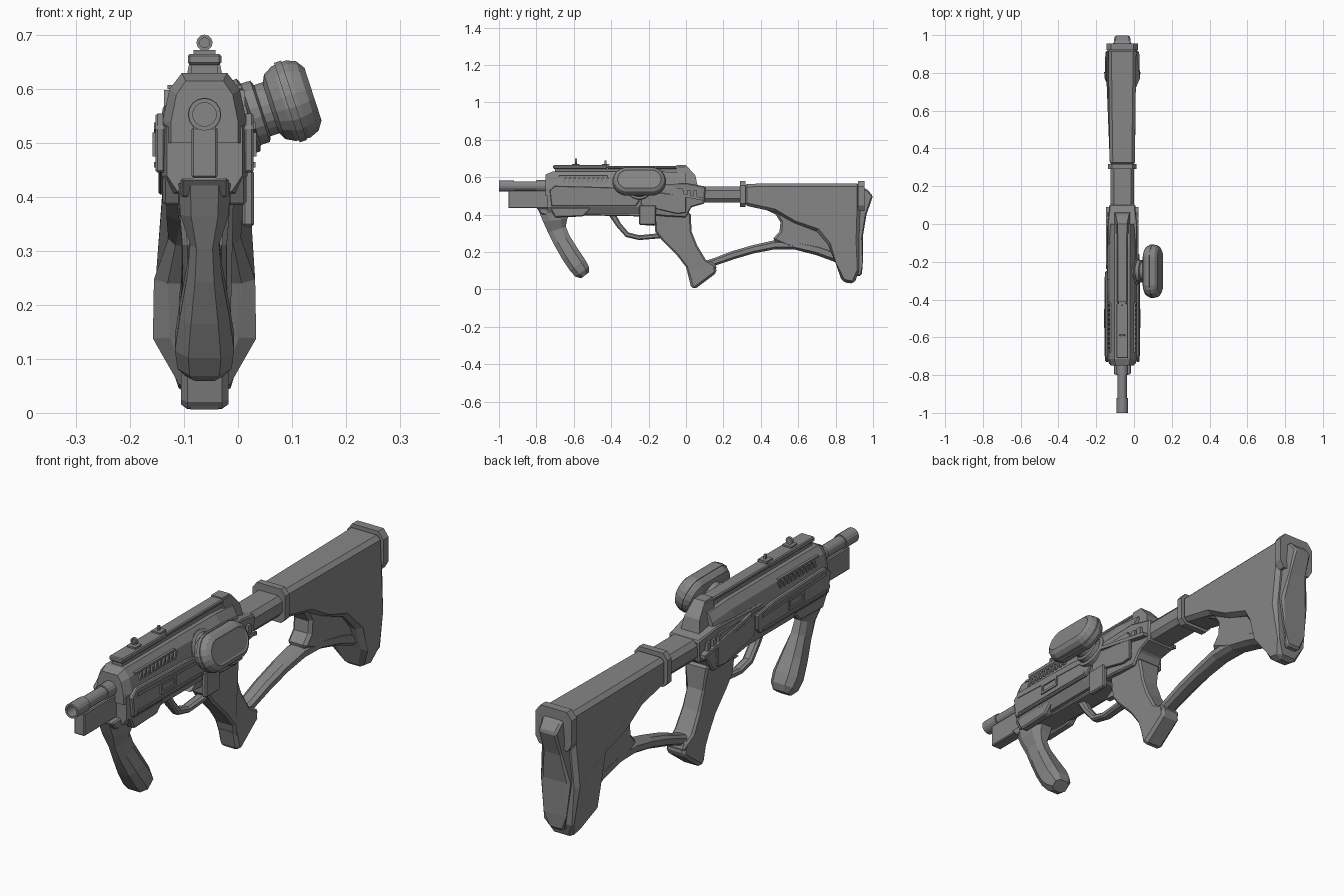
import bpy, bmesh, math
from mathutils import Vector, Matrix

CX = -0.062  # centre plane of the weapon
gray = bpy.data.materials.new("gunmetal_gray")
gray.diffuse_color = (0.24, 0.24, 0.24, 1)


def finish(name, bm, bevel=0.0):
    bmesh.ops.recalc_face_normals(bm, faces=bm.faces)
    me = bpy.data.meshes.new(name)
    bm.to_mesh(me)
    bm.free()
    ob = bpy.data.objects.new(name, me)
    bpy.context.collection.objects.link(ob)
    me.materials.append(gray)
    if bevel:
        m = ob.modifiers.new("bevel", 'BEVEL')
        m.width, m.segments, m.limit_method = bevel, 1, 'ANGLE'
        m.angle_limit = math.radians(40)
    return ob


def skin(name, rings, bevel=0.0):
    """Bridge a list of equal-length point rings and cap both ends."""
    bm = bmesh.new()
    rows = [[bm.verts.new(p) for p in r] for r in rings]
    n = len(rows[0])
    for a, b in zip(rows, rows[1:]):
        for i in range(n):
            j = (i + 1) % n
            bm.faces.new((a[i], a[j], b[j], b[i]))
    bm.faces.new(rows[0])
    bm.faces.new(rows[-1])
    return finish(name, bm, bevel)


def slab(name, pts, hw=None, bevel=0.0, cx=CX):
    """Side profile (y, z[, half width]) extruded across x."""
    w = [p[2] if len(p) > 2 else hw for p in pts]
    return skin(name, [[(cx + s * h, p[0], p[1]) for p, h in zip(pts, w)]
                       for s in (-1, 1)], bevel)


def box(name, x, y, z, bevel=0.0):
    return slab(name, [(y[0], z[0]), (y[1], z[0]), (y[1], z[1]), (y[0], z[1])],
                (x[1] - x[0]) / 2, bevel, (x[0] + x[1]) / 2)


def stations(name, secs, bevel=0.0):
    """Cross-sections along y, each a half outline (half width, z) mirrored in x."""
    return skin(name, [[(CX + h, y, z) for h, z in half] +
                       [(CX - h, y, z) for h, z in reversed(half)]
                       for y, half in secs], bevel)


def loft(name, secs):
    """Octagonal tube along (y, z, half depth, half width)."""
    rings = []
    for i, (y, z, d, w) in enumerate(secs):
        a, b = secs[max(i - 1, 0)], secs[min(i + 1, len(secs) - 1)]
        t = Vector((b[0] - a[0], b[1] - a[1])).normalized()
        v = Vector((-t.y, t.x))
        oct8 = [(w, -.5), (w, .5), (w * .55, 1), (-w * .55, 1),
                (-w, .5), (-w, -.5), (-w * .55, -1), (w * .55, -1)]
        rings.append([(CX + u, y + v.x * d * k, z + v.y * d * k) for u, k in oct8])
    return skin(name, rings)


def tube(name, y0, y1, z, r, n=16, hole=0.0):
    def ring(y, q):
        return [(CX + q * math.cos(2 * math.pi * i / n), y,
                 z + q * math.sin(2 * math.pi * i / n)) for i in range(n)]
    rings = [ring(y1, r), ring(y0, r)]
    if hole:
        rings += [ring(y0, hole), ring(y0 + (y1 - y0) * .6, hole)]
    return skin(name, rings)


# Barrel and under-barrel block
tube("barrel", -0.93, -0.70, 0.553, 0.025)
tube("muzzle", -1.0, -0.92, 0.553, 0.03, hole=0.022)
tube("barrel_sleeve", -0.80, -0.70, 0.553, 0.031)
box("under_barrel_block", (CX - .024, CX + .024), (-0.95, -0.70), (0.435, 0.53), 0.004)

# Receiver
upper = [(.078, .50), (.078, .54), (.065, .60), (.042, .63)]
front = [(.062, .50), (.062, .54), (.052, .59), (.035, .615)]
back = [(.07, .50), (.07, .53), (.058, .585), (.04, .62)]
stations("upper_receiver", [(-.75, front), (-.715, upper), (-.12, upper), (.0, back)])
low = [(.06, .405), (.08, .44), (.08, .54)]
stations("lower_receiver", [(-.74, [(.05, .41), (.07, .44), (.07, .53)]),
                            (-.70, low), (-.02, low)])
slab("rear_receiver", [(-.30, .41, .06), (-.1, .39, .07), (.0, .385, .065), (.03, .44, .06),
                       (.10, .46, .068), (.105, .55, .068), (.0, .57, .08), (-.30, .56, .08)],
     bevel=.006)
slab("rear_wedge", [(-.05, .54, .05), (.065, .54, .045), (.05, .61, .035),
                    (.0, .665, .025), (-.05, .665, .025)])
slab("lower_rail", [(-.80, .435), (-.77, .40), (-.20, .39), (-.12, .44)], .045, .005)

# Top rail with sights
box("rail_base", (CX - .024, CX + .024), (-.70, .0), (.62, .645))
box("rail_top", (CX - .031, CX + .031), (-.71, -.42), (.645, .665), .004)
box("rail_rear", (CX - .027, CX + .027), (-.42, .0), (.645, .66), .004)
for y in (-.59, -.43):
    box("sight_base", (CX - .02, CX + .02), (y - .02, y + .02), (.662, .672))
tube("front_sight_ring", -.594, -.584, .686, .015, 12, .009)
box("rear_sight_post", (CX - .004, CX + .004), (-.435, -.425), (.67, .69))

# Side panels, vents and clasps, repeated on both sides
for s in (-1, 1):
    side = "left" if s < 0 else "right"

    def plate(name, pts, off, hw, bevel=0.0):
        slab(side + "_" + name, pts, hw, bevel, CX + s * off)

    plate("side_panel", [(-.72, .445), (-.27, .445), (-.25, .47), (-.25, .53),
                         (-.36, .545), (-.70, .555), (-.73, .53)], .082, .009, .004)
    plate("panel_rib", [(-.70, .525), (-.28, .51), (-.28, .522), (-.70, .538)], .09, .004)
    plate("lower_rib", [(-.70, .455), (-.28, .455), (-.28, .465), (-.70, .465)], .09, .004)
    for n, (a, b, c, d) in enumerate([(-.55, -.45, .475, .485), (-.55, -.45, .51, .52),
                                      (-.55, -.54, .485, .51), (-.46, -.45, .485, .51)]):
        plate("window_frame_%d" % n, [(a, c), (b, c), (b, d), (a, d)], .091, .005)
    plate("rear_panel", [(-.24, .45), (-.05, .405), (-.0, .41), (.0, .50), (-.24, .53)],
          .079, .006, .003)
    plate("rear_stripe", [(-.22, .535), (.09, .475), (.09, .49), (-.22, .55)], .075, .012)
    for i in range(3):
        y = -.03 + i * .035
        plate("rear_notch_%d" % i, [(y, .50), (y + .02, .495), (y + .02, .53), (y, .53)], .073, .008)
    plate("front_lip", [(-.73, .44), (-.70, .385), (-.55, .39), (-.50, .44)], .06, .018, .006)

    # slanted vent slats on the upper shoulder
    for i in range(10):
        y = -.66 + i * .025
        plate("vent_slat_%d" % i, [(y, .57), (y + .012, .57), (y + .022, .598), (y + .01, .598)],
              .068, .007)
    plate("vent_frame", [(-.68, .60), (-.42, .60), (-.42, .608), (-.68, .608)], .062, .007)

# Front handle
loft("front_handle", [(-.70, .425, .09, .048), (-.70, .37, .065, .045), (-.69, .32, .05, .027),
                      (-.665, .265, .048, .032), (-.62, .19, .05, .046), (-.58, .13, .05, .055),
                      (-.555, .095, .045, .05), (-.54, .075, .026, .034)])

# Trigger and guard
loft("trigger_guard", [(-.40, .41, .018, .022), (-.36, .345, .014, .02), (-.315, .293, .014, .02),
                       (-.25, .277, .013, .02), (-.11, .29, .014, .022)])
slab("trigger", [(-.21, .41), (-.20, .37), (-.24, .345), (-.17, .34), (-.14, .41)], .012)
box("release_lever", (.008, .03), (-.25, -.16), (.345, .45), .005)

# Pistol grip with flared foot
slab("pistol_grip", [(-.17, .42, .05), (-.165, .31, .04), (-.13, .265, .04), (-.05, .185, .042),
                     (.0, .12, .045), (.03, .01, .036), (.045, .003, .032), (.155, .09, .036),
                     (.165, .125, .045), (.105, .16, .045), (.06, .235, .042),
                     (.03, .31, .042), (.025, .41, .055)], bevel=.014)
slab("grip_foot", [(.005, .10), (.025, .02), (.045, .0), (.165, .09), (.155, .14), (.10, .155)],
     .044, .012)

# Neck and shoulder stock
neck = [(.045, .465), (.062, .485), (.062, .53), (.045, .55)]
stations("neck", [(.02, neck), (.31, neck)])
collar = [(.055, .44), (.075, .46), (.075, .555), (.055, .58)]
stations("stock_collar", [(.29, collar), (.318, collar)])
slab("stock_panel", [(.31, .45, .066), (.47, .415, .066), (.58, .355, .06), (.70, .31, .07),
                     (.76, .24, .085), (.80, .14, .08), (.835, .04, .042), (.90, .03, .04),
                     (.925, .10, .08), (.925, .26, .09), (.93, .42, .078), (.93, .567, .074),
                     (.31, .565, .066)], bevel=.016)
slab("stock_web", [(.42, .43), (.48, .40), (.505, .36), (.50, .31), (.46, .265), (.55, .225),
                   (.68, .205), (.80, .15), (.85, .30), (.70, .38), (.55, .42)], .043, .012)
loft("lower_strut", [(.09, .125, .022, .03), (.16, .15, .02, .032), (.25, .183, .022, .034),
                     (.36, .215, .022, .036), (.47, .238, .024, .04), (.58, .238, .024, .043),
                     (.70, .212, .028, .046), (.82, .17, .03, .05)])
cap = [(.065, .42), (.083, .45), (.083, .55), (.06, .58)]
stations("butt_collar", [(.92, cap), (.955, cap)])
slab("butt_pad", [(.91, .07, .03), (.94, .075, .032), (.945, .14, .06), (.945, .28, .062),
                  (.965, .40, .045), (1.0, .50, .04), (.965, .54, .045), (.92, .54, .05),
                  (.91, .30, .07)], bevel=.008)

# Side pod: rounded drum on a stepped round mount, tilted upward
tilt = Matrix.Translation((.10, -.25, .578)) @ Matrix.Rotation(math.radians(-18), 4, 'Y')


def pod_rings(profile, straight, r, n=20):
    rings = []
    for x, k in profile:
        ring = []
        for i in range(n):
            a = 2 * math.pi * (i + .5) / n
            ring.append(tilt @ Vector((x, math.copysign(straight, math.cos(a)) + r * k * math.cos(a),
                                       r * k * math.sin(a))))
        rings.append(ring)
    return rings


skin("pod_drum", pod_rings([(-.042, .62), (-.034, .84), (-.016, .97), (.012, 1),
                            (.03, .9), (.041, .68), (.038, .6)], .065, .076))
skin("pod_band", pod_rings([(-.01, .9), (-.01, 1.03), (.004, 1.03), (.004, .9)], .065, .076))
skin("pod_mount", pod_rings([(-.125, .95), (-.085, 1), (-.08, .84), (-.062, .84),
                             (-.058, .7), (-.03, .7)], 0, .072))
